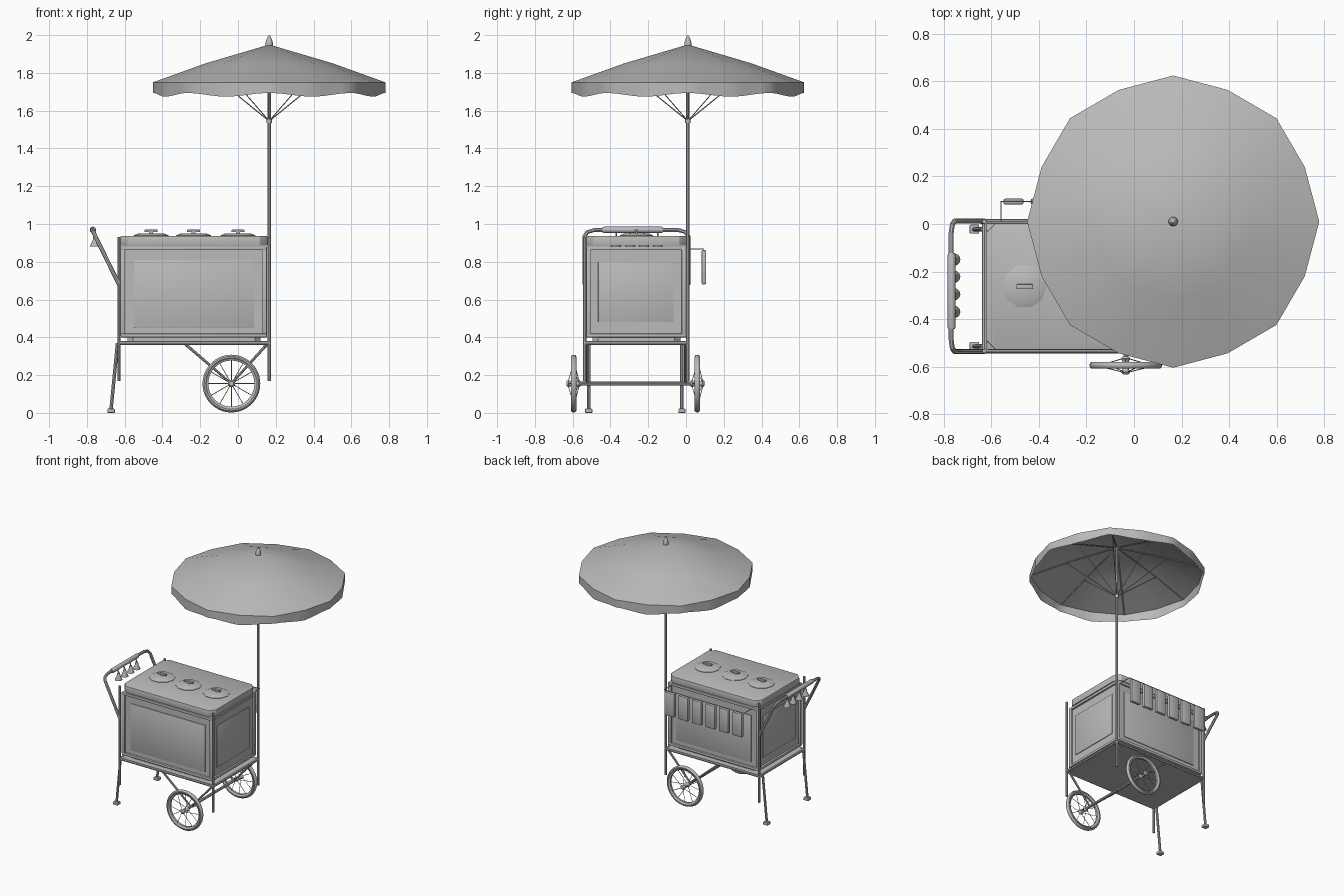
import bpy, bmesh
from math import sin, cos, pi, radians
from mathutils import Vector, Matrix

cube = bpy.data.objects.get("Cube")
if cube:
    bpy.data.objects.remove(cube)

grey = bpy.data.materials.new("plain grey")
grey.use_nodes = True
GREY = (0.5, 0.5, 0.5, 1)
grey.diffuse_color = GREY
grey.node_tree.nodes["Principled BSDF"].inputs["Base Color"].default_value = GREY


def add(name, data, smooth=True):
    ob = bpy.data.objects.new(name, data)
    bpy.context.collection.objects.link(ob)
    data.materials.clear()
    data.materials.append(grey)
    if smooth:
        bpy.ops.object.select_all(action='DESELECT')
        ob.select_set(True)
        bpy.context.view_layer.objects.active = ob
        bpy.ops.object.shade_smooth_by_angle(angle=radians(35))
    return ob


def finish(name, bm, smooth=True):
    me = bpy.data.meshes.new(name)
    bm.to_mesh(me)
    bm.free()
    return add(name, me, smooth)


def box(name, lo, hi, bevel=0.0, corner=0.0):
    """Box between two corners; corner chamfers upright edges, bevel softens all."""
    lo, hi = Vector(lo), Vector(hi)
    bm = bmesh.new()
    bmesh.ops.create_cube(bm, size=1, matrix=Matrix.Translation((lo + hi) / 2) @ Matrix.Diagonal((*(hi - lo), 1)))
    if corner:
        up = [e for e in bm.edges if abs(e.verts[0].co.z - e.verts[1].co.z) > 1e-4]
        bmesh.ops.bevel(bm, geom=up, offset=corner, segments=1, affect='EDGES')
    if bevel:
        bmesh.ops.bevel(bm, geom=bm.edges[:], offset=bevel, segments=2, profile=0.5, affect='EDGES')
    return finish(name, bm)


def tube(name, paths, r, res=2):
    """Round tubes along point paths, joined in one mesh."""
    cu = bpy.data.curves.new(name, 'CURVE')
    cu.dimensions = '3D'
    cu.bevel_depth, cu.bevel_resolution, cu.use_fill_caps = r, res, True
    for pts in paths:
        s = cu.splines.new('POLY')
        s.points.add(len(pts) - 1)
        for p, q in zip(s.points, pts):
            p.co = (*q, 1)
    tmp = bpy.data.objects.new("tmp", cu)
    bpy.context.collection.objects.link(tmp)
    bpy.context.view_layer.update()
    me = bpy.data.meshes.new_from_object(tmp.evaluated_get(bpy.context.evaluated_depsgraph_get()))
    bpy.data.objects.remove(tmp)
    me.name = name
    return add(name, me)


def lathe(name, profile, at, n, axis='Z'):
    """Closed spin of (radius, height) points about an axis."""
    bm = bmesh.new()
    rot = Matrix.Rotation(radians(90), 4, 'X') if axis == 'Y' else Matrix.Identity(4)
    m = Matrix.Translation(at) @ rot
    rings = [[bm.verts.new(m @ Vector((r * cos(2 * pi * i / n), r * sin(2 * pi * i / n), h)))
              for i in range(n)] for r, h in profile]
    for a, b in zip(rings, rings[1:]):
        for i in range(n):
            j = (i + 1) % n
            bm.faces.new((a[i], a[j], b[j], b[i]))
    bmesh.ops.remove_doubles(bm, verts=bm.verts[:], dist=1e-5)
    bmesh.ops.recalc_face_normals(bm, faces=bm.faces[:])
    return finish(name, bm)


# Main corners of the cart frame
X0, X1, Y0, Y1 = -0.63, 0.165, -0.535, 0.01
YM = (Y0 + Y1) / 2
CORNERS = [(X0, Y0), (X1, Y0), (X1, Y1), (X0, Y1)]

# Cabinet: body, foot, raised panels, lid
box("cabinet_body", (-0.605, -0.515, 0.41), (0.14, -0.01, 0.88))
box("cabinet_foot", (-0.585, -0.495, 0.38), (0.12, -0.03, 0.415), corner=0.03)
for y, s in ((-0.515, -1), (-0.01, 1)):
    box("long_panel", (-0.55, min(y, y + s * .006), 0.45), (0.085, max(y, y + s * .006), 0.81), 0.002)
for x, s in ((-0.605, -1), (0.14, 1)):
    box("end_panel", (min(x, x + s * .006), -0.465, 0.48), (max(x, x + s * .006), -0.065, 0.8), 0.002)
for x in (-0.61, 0.14):
    for y in (-0.515, -0.01):
        box("corner_trim", (x - .013, y - .013, 0.41), (x + .013, y + .013, 0.88), 0.003)
for z0, z1 in ((0.4, 0.42), (0.862, 0.882)):
    box("cabinet_band", (-0.62, -0.53, z0), (0.153, 0.004, z1), 0.004)
box("cabinet_lid", (-0.622, -0.53, 0.885), (0.155, 0.004, 0.937), 0.005, corner=0.04)

# Round tub covers with bar handles
for x in (-0.46, -0.235, 0.0):
    lathe("tub_cover", [(0, .93), (.092, .93), (.092, .94), (.07, .949), (0, .951)], (x, YM, 0), 10)
    box("cover_handle", (x - .035, YM - .009, 0.957), (x + .035, YM + .009, 0.97), 0.003)
    box("handle_stem", (x - .01, YM - .005, 0.945), (x + .01, YM + .005, 0.96))

# Frame: shelf, rails, posts and splayed legs
box("shelf", (X0, Y0, 0.362), (X1, Y1, 0.376))
loop = [(x, y, 0.37) for x, y in CORNERS]
tube("shelf_rail", [(loop[i], loop[(i + 1) % 4]) for i in range(4)], 0.01)
tube("corner_posts", [((x, y, 0.17), (x, y, 0.93)) for x, y in CORNERS if (x, y) != (X1, Y1)], 0.009)
tube("umbrella_pole", [((X1, Y1, 0.17), (X1, Y1, 1.95))], 0.0095)
for y in (-0.515, -0.022):
    tube("leg", [((-0.638, y, 0.37), (-0.672, y, 0.02))], 0.009)
    box("leg_foot", (-0.692, y - .019, 0), (-0.652, y + .019, 0.022), 0.004)

# Push handle with grip and bells
half = [(X0, .012, .68), (-.755, .012, .935), (-.765, -.002, .957), (-.77, -.04, .968)]
other = [(x, 2 * YM - y, z) for x, y, z in reversed(half)]
tube("push_handle", [half + other], 0.011)
lathe("handle_grip", [(0, -.16), (.014, -.16), (.017, -.15), (.017, .15), (.014, .16), (0, .16)],
      (-.768, YM - .02, .969), 12, 'Y')
for y in (-.15, -.222, -.296, -.37):
    lathe("bell", [(0, .055), (.009, .053), (.013, .03), (.026, .004), (.026, 0), (0, .01)],
          (-.757, y, .88), 12)
    tube("bell_hook", [((-.757, y, .93), (-.766, y, .965))], 0.004)

# Hanging holders on a back rail
tube("holder_rail", [((-.56, Y1, .868), (-.56, .094, .868), (.12, .094, .868), (.12, Y1, .868))], 0.003)
for i in range(6):
    x = -0.55 + i * 0.115
    box("hanging_holder", (x, .082, .68), (x + .085, .107, .862), 0.008)

# Wheels, axle and braces
WX, WZ, R = -0.035, 0.155, 0.14
for y in (-0.595, 0.06):
    tyre = [(R + .013 * cos(a), .015 * sin(a)) for a in [2 * pi * k / 10 for k in range(11)]]
    lathe("tyre", tyre, (WX, y, WZ), 40, 'Y')
    lathe("rim", [(.122, -.008), (.13, -.012), (.13, .012), (.122, .008), (.122, -.008)], (WX, y, WZ), 40, 'Y')
    lathe("hub", [(0, -.038), (.012, -.038), (.02, -.028), (.014, -.018), (.014, .018),
                  (.02, .028), (.012, .038), (0, .038)], (WX, y, WZ), 12, 'Y')
    spokes = []
    for k in range(12):
        a, s = pi * k / 6, 1 if k % 2 else -1
        spokes.append(((WX + .015 * cos(a), y + s * .028, WZ + .015 * sin(a)),
                       (WX + .126 * cos(a), y, WZ + .126 * sin(a))))
    tube("spokes", spokes, 0.002, 0)
tube("axle", [((WX, -0.6, WZ), (WX, 0.065, WZ))], 0.01)
for y in (Y0 + .012, Y1 - .012):
    tube("wheel_brace", [((-.28, y, .365), (WX, y, WZ), (.155, y, .365))], 0.008)

# Umbrella canopy: eight ribs with slightly drawn-in panels between them
bm = bmesh.new()
N = 16


def on_ring(i, f, z, sag):
    a, odd = 2 * pi * i / N, i % 2
    r = f * (0.6 if odd else 0.615)
    return Vector((X1 + r * cos(a), Y1 + r * sin(a), z - sag * odd))


top = bm.verts.new((X1, Y1, 1.95))
mid = [bm.verts.new(on_ring(i, 0.55, 1.85, 0.004)) for i in range(N)]
rim = [bm.verts.new(on_ring(i, 1, 1.75, 0)) for i in range(N)]
for i in range(N):
    j = (i + 1) % N
    bm.faces.new((top, mid[i], mid[j]))
    bm.faces.new((mid[i], rim[i], rim[j], mid[j]))
finish("umbrella_canopy", bm)

# Scalloped valance below the canopy edge
bm = bmesh.new()
STEP = 4
upper, lower = [], []
for i in range(N):
    for k in range(STEP):
        p = on_ring(i, 1, 1.75, 0).lerp(on_ring((i + 1) % N, 1, 1.75, 0), k / STEP)
        drop = 0.066 - 0.01 * cos(2 * pi * (i + k / STEP) / 2)
        upper.append(bm.verts.new(p))
        lower.append(bm.verts.new(p - Vector((0, 0, drop))))
for i in range(N * STEP):
    j = (i + 1) % (N * STEP)
    bm.faces.new((upper[i], lower[i], lower[j], upper[j]))
finish("umbrella_valance", bm)

# Ribs, struts, collar and finial
ribs, struts = [], []
for i in range(0, N, 2):
    hub = (X1, Y1, 1.94)
    ribs.append((hub, on_ring(i, .55, 1.843, 0), on_ring(i, .99, 1.747, 0)))
    struts.append(((X1, Y1, 1.545), on_ring(i, .58, 1.835, 0)))
tube("umbrella_ribs", ribs, 0.004, 0)
tube("umbrella_struts", struts, 0.003, 0)
lathe("strut_collar", [(0, 1.535), (.014, 1.535), (.014, 1.555), (0, 1.555)], (X1, Y1, 0), 12)
lathe("finial", [(0, 1.94), (.02, 1.94), (.02, 1.957), (.015, 1.975), (.006, 1.995), (0, 2.0)], (X1, Y1, 0), 10)
